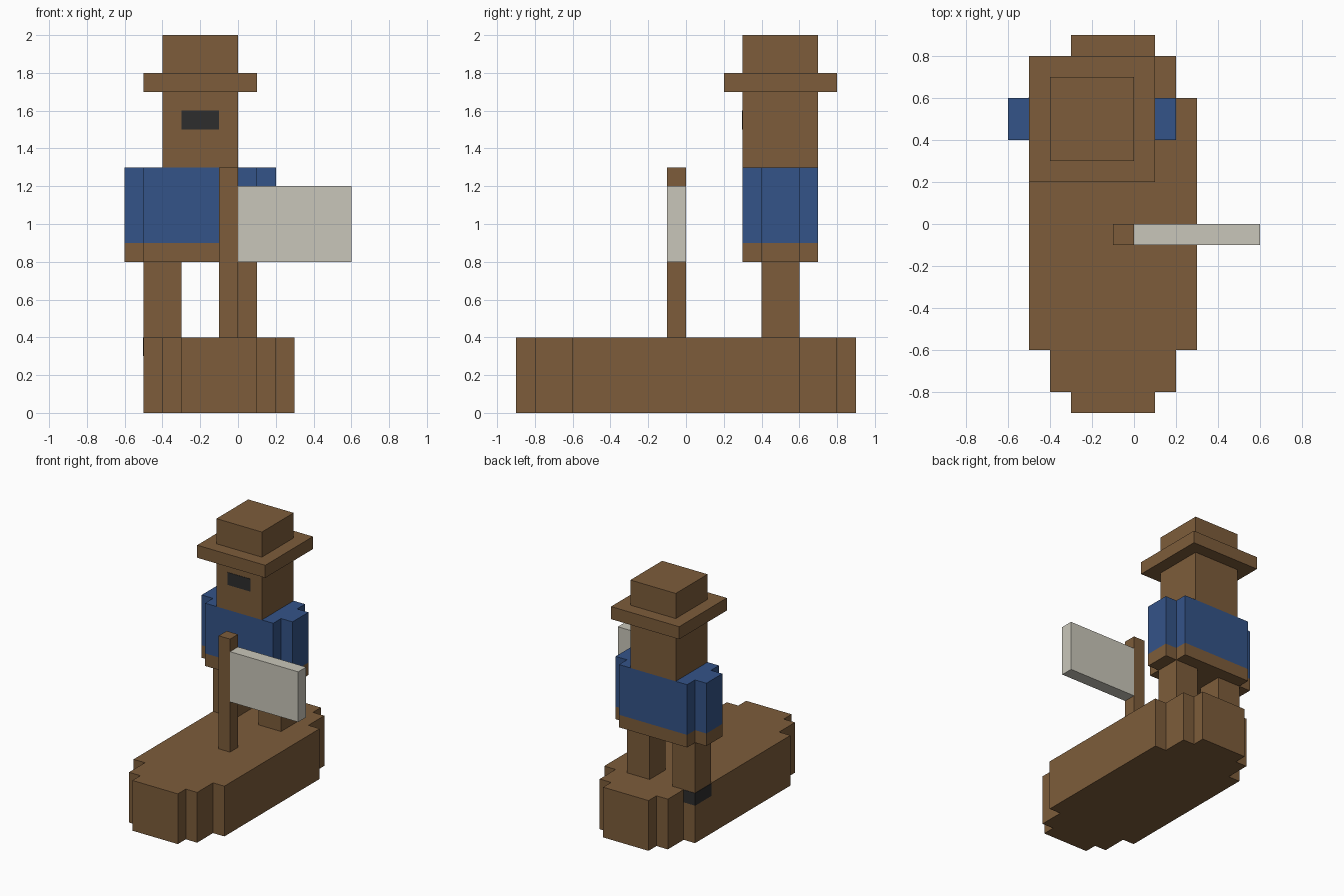
import bpy
import bmesh

if "Cube" in bpy.data.objects:
    bpy.data.objects.remove(bpy.data.objects["Cube"])


def material(name, rgb):
    m = bpy.data.materials.new(name)
    m.diffuse_color = (*rgb, 1.0)
    m.use_nodes = True
    m.node_tree.nodes["Principled BSDF"].inputs["Base Color"].default_value = m.diffuse_color
    return m


BROWN = material("wood brown", (0.205, 0.108, 0.043))
BLUE = material("shirt blue", (0.034, 0.087, 0.246))
CREAM = material("sail cream", (0.584, 0.565, 0.491))
DARK = material("dark grey", (0.026, 0.026, 0.026))


def add_object(name, bm, mat):
    bmesh.ops.recalc_face_normals(bm, faces=bm.faces)
    mesh = bpy.data.meshes.new(name)
    bm.to_mesh(mesh)
    bm.free()
    mesh.materials.append(mat)
    obj = bpy.data.objects.new(name, mesh)
    bpy.context.collection.objects.link(obj)
    return obj


def prism(name, outline, z0, z1, mat):
    """Extrude a flat outline from z0 up to z1."""
    bm = bmesh.new()
    face = bm.faces.new([bm.verts.new((x, y, z0)) for x, y in outline])
    top = bmesh.ops.extrude_face_region(bm, geom=[face])["geom"]
    verts = [v for v in top if isinstance(v, bmesh.types.BMVert)]
    bmesh.ops.translate(bm, verts=verts, vec=(0, 0, z1 - z0))
    return add_object(name, bm, mat)


def box(name, x, y, z, mat):
    outline = [(x[0], y[0]), (x[1], y[0]), (x[1], y[1]), (x[0], y[1])]
    return prism(name, outline, z[0], z[1], mat)


# Hull: stepped outline, one quarter mirrored to all four corners
HULL_X = -0.1
quarter = [(0.4, 0.6), (0.3, 0.6), (0.3, 0.8), (0.2, 0.8), (0.2, 0.9)]
half = quarter + [(-x, y) for x, y in reversed(quarter)]
loop = half + [(x, -y) for x, y in reversed(half)]
prism("hull", [(HULL_X + x, y) for x, y in loop], 0.0, 0.4, BROWN)

# Mast and sail
box("mast", (-0.1, 0.0), (-0.1, 0.0), (0.4, 1.3), BROWN)
box("sail", (0.0, 0.6), (-0.1, 0.0), (0.8, 1.2), CREAM)

# Legs, arms and hands on both sides of the figure
BODY_X = -0.2
for side, s in (("left", -1), ("right", 1)):
    leg = sorted((BODY_X + s * 0.1, BODY_X + s * 0.3))
    arm = sorted((BODY_X + s * 0.3, BODY_X + s * 0.4))
    box(side + "_leg", leg, (0.4, 0.6), (0.4, 0.8), BROWN)
    box(side + "_hand", arm, (0.4, 0.6), (0.8, 0.9), BROWN)
    box(side + "_sleeve", arm, (0.4, 0.6), (0.9, 1.3), BLUE)

# Shoe showing flush at the hull's corner
box("shoe", (-0.503, -0.4), (0.4, 0.603), (0.3, 0.399), DARK)

# Body
box("hips", (-0.5, 0.1), (0.3, 0.7), (0.8, 0.9), BROWN)
box("shirt", (-0.5, 0.1), (0.3, 0.7), (0.9, 1.3), BLUE)

# Head, eye slot and hat
box("head", (-0.4, 0.0), (0.3, 0.7), (1.3, 1.7), BROWN)
box("eye_plate", (-0.3, -0.1), (0.297, 0.3), (1.5, 1.6), DARK)
box("hat_brim", (-0.5, 0.1), (0.2, 0.8), (1.7, 1.8), BROWN)
box("hat_crown", (-0.4, 0.0), (0.3, 0.7), (1.8, 2.0), BROWN)
